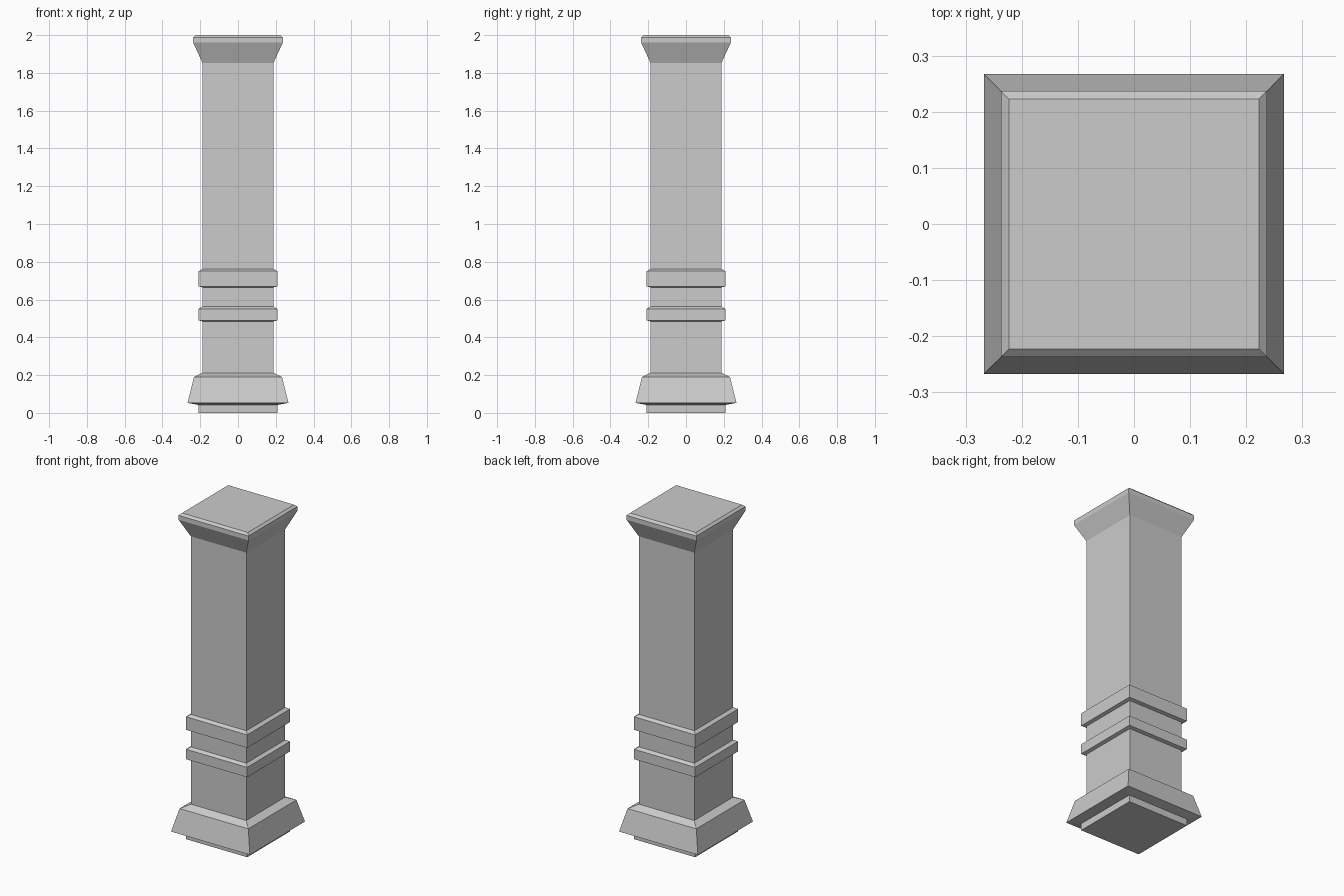
import bpy
import bmesh

if "Cube" in bpy.data.objects:
    bpy.data.objects.remove(bpy.data.objects["Cube"])

SHAFT = 0.188
BAND = 0.208

# Silhouettes from bottom to top: (half width, height)
plinth = [(BAND, 0.0), (BAND, 0.042), (0.267, 0.053), (0.233, 0.19), (SHAFT, 0.212)]
capital = [(SHAFT, 1.853), (0.237, 1.96), (0.237, 1.987), (0.223, 2.0)]


def band(bottom, top):
    """Raised moulding with a slim chamfer below and a wider one above."""
    return [(SHAFT, bottom - 0.006), (BAND, bottom), (BAND, top), (SHAFT, top + 0.012)]


profile = plinth + band(0.49, 0.551) + band(0.67, 0.75) + capital


def square_ring(bm, half, z):
    return [bm.verts.new((sx * half, sy * half, z))
            for sx, sy in ((-1, -1), (1, -1), (1, 1), (-1, 1))]


# Square pillar: stacked square sections bridged into one closed surface
bm = bmesh.new()
rings = [square_ring(bm, half, z) for half, z in profile]
for lower, upper in zip(rings, rings[1:]):
    for i in range(4):
        j = (i + 1) % 4
        bm.faces.new((lower[i], lower[j], upper[j], upper[i]))
bm.faces.new(rings[0][::-1])
bm.faces.new(rings[-1])

mesh = bpy.data.meshes.new("square_pillar")
bm.to_mesh(mesh)
bm.free()
bpy.context.collection.objects.link(bpy.data.objects.new("square_pillar", mesh))
